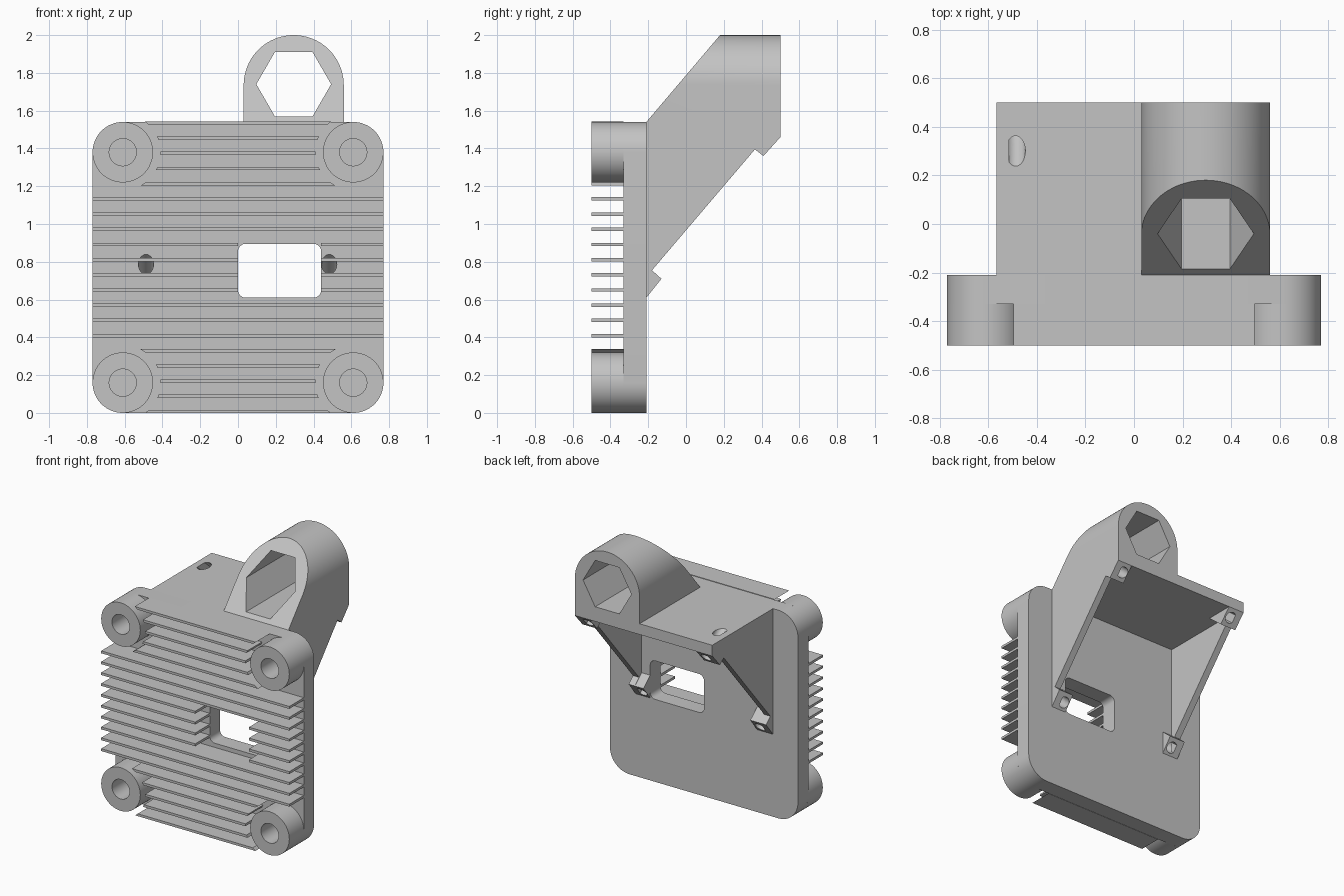
import bpy, bmesh, math
from mathutils import Vector

if "Cube" in bpy.data.objects:
    bpy.data.objects.remove(bpy.data.objects["Cube"])

grey = bpy.data.materials.new("light_grey")
grey.diffuse_color = (0.55, 0.55, 0.55, 1)
grey.use_nodes = True
grey.node_tree.nodes["Principled BSDF"].inputs["Base Color"].default_value = grey.diffuse_color


def prism(name, pts, axis, a, b):
    """Extrude a profile: axis 'y' takes (x, z) points, axis 'x' takes (y, z)."""
    def at(p, d):
        return (p[0], d, p[1]) if axis == 'y' else (d, p[0], p[1])
    bm = bmesh.new()
    f = bm.faces.new([bm.verts.new(at(p, a)) for p in pts])
    ext = bmesh.ops.extrude_face_region(bm, geom=[f])
    verts = [v for v in ext["geom"] if isinstance(v, bmesh.types.BMVert)]
    bmesh.ops.translate(bm, verts=verts, vec=Vector(at((0, 0), b - a)))
    bmesh.ops.recalc_face_normals(bm, faces=bm.faces)
    me = bpy.data.meshes.new(name)
    bm.to_mesh(me)
    bm.free()
    ob = bpy.data.objects.new(name, me)
    me.materials.append(grey)
    bpy.context.collection.objects.link(ob)
    return ob


def arc(cx, cz, r, a0, a1, n):
    return [(cx + r * math.cos(math.radians(a0 + (a1 - a0) * i / n)),
             cz + r * math.sin(math.radians(a0 + (a1 - a0) * i / n))) for i in range(n + 1)]


def circle(cx, cz, r, n=48):
    return arc(cx, cz, r, 0, 360, n)[:-1]


def rounded_rect(x0, x1, z0, z1, r, n=12):
    return (arc(x1 - r, z1 - r, r, 0, 90, n) + arc(x0 + r, z1 - r, r, 90, 180, n)
            + arc(x0 + r, z0 + r, r, 180, 270, n) + arc(x1 - r, z0 + r, r, 270, 360, n))


def activate(ob):
    bpy.ops.object.select_all(action='DESELECT')
    ob.select_set(True)
    bpy.context.view_layer.objects.active = ob


def cut(ob, cutter):
    mod = ob.modifiers.new("cut", 'BOOLEAN')
    mod.operation, mod.solver, mod.object = 'DIFFERENCE', 'EXACT', cutter
    activate(ob)
    bpy.ops.object.modifier_apply(modifier=mod.name)


def remove(ob):
    bpy.data.objects.remove(ob, do_unlink=True)


def screw_bore(x, y, z, length):
    """Cutter square to the sloping open face of the housing."""
    bpy.ops.mesh.primitive_cylinder_add(vertices=32, radius=0.04, depth=length, location=(x, y, z))
    ob = bpy.context.object
    ob.rotation_euler = Vector((0, -0.767, 0.642)).to_track_quat('Z', 'Y').to_euler()
    ob.hide_render = True
    bpy.context.view_layer.update()
    return ob


# base plate with rounded window
plate = prism("base_plate", rounded_rect(-0.77, 0.77, 0, 1.54, 0.16), 'y', -0.33, -0.21)
window = prism("window_cutter", rounded_rect(0, 0.44, 0.61, 0.895, 0.04, 6), 'y', -0.6, 0)
cut(plate, window)
remove(window)

# corner bosses with blind screw holes
for sx in (-0.61, 0.61):
    for z in (0.16, 1.38):
        boss = prism("corner_boss", circle(sx, z, 0.16, 64), 'y', -0.5, -0.33)
        hole = prism("hole_cutter", circle(sx, z, 0.072), 'y', -0.6, -0.2)
        cut(boss, hole)
        remove(hole)


# cooling fins, shortened around the bosses and split by the window
def fin_end(z):
    d = min(abs(z - 0.16), abs(z - 1.38))
    return 0.61 - math.sqrt(0.04 - d * d) if d < 0.2 else 0.77


for i in range(20):
    z = 0.771 + (i - 9.5) * 0.0804
    lo, hi = z - 0.009, z + 0.009
    e0, e1 = fin_end(lo), fin_end(hi)
    if 0.6 < z < 0.9:
        spans = [(-e0, 0, -e1, 0), (0.44, e0, 0.44, e1)]
    else:
        spans = [(-e0, e0, -e1, e1)]
    for a, b, c, d in spans:
        prism("cooling_fin", [(a, lo), (b, lo), (d, hi), (c, hi)], 'y', -0.5, -0.33)

# housing roof and side walls
roof = prism("housing_roof", [(-0.21, 1.46), (0.5, 1.46), (0.5, 1.54), (-0.21, 1.54)],
             'x', -0.565, 0.56)
wall = [(-0.21, 0.61), (-0.13, 0.71), (-0.18, 0.755), (0.365, 1.395),
        (0.41, 1.36), (0.5, 1.46), (0.5, 1.54), (-0.21, 1.54)]
prism("left_wall", wall, 'x', -0.565, -0.515)
prism("right_wall", wall, 'x', 0.51, 0.56)

# screw posts on the sloping opening
low_post = [(-0.21, 0.61), (-0.13, 0.71), (-0.21, 0.778)]
high_post = [(0.41, 1.36), (0.5, 1.46), (0.5, 1.54), (0.19, 1.54)]
for x0, x1, hx in ((-0.565, -0.435, -0.487), (0.44, 0.56, 0.483)):
    low = prism("lower_post", low_post, 'x', x0, x1)
    high = prism("upper_post", high_post, 'x', x0, x1)
    for bore, targets in ((screw_bore(hx, -0.31, 0.77, 0.8), (low, plate)),
                          (screw_bore(hx, 0.30, 1.54, 0.8), (high, roof))):
        for t in targets:
            cut(t, bore)
        remove(bore)

# arched tube with hexagonal passage and sloping front
arch = [(0.03, 1.54), (0.56, 1.54)] + arc(0.295, 1.735, 0.265, 0, 180, 40)
tube = prism("hex_tube", arch, 'y', -0.21, 0.5)
slope = prism("slope_cutter", [(-0.21, 1.54), (0.26, 2.094), (-0.6, 2.3), (-0.6, 1.54)],
              'x', -0.2, 0.8)
hexagon = prism("hex_cutter", circle(0.295, 1.74, 0.198, 6), 'y', -0.5, 0.8)
for c in (slope, hexagon):
    cut(tube, c)
    remove(c)

# smooth round surfaces, keep edges crisp
for ob in list(bpy.context.scene.objects):
    activate(ob)
    bpy.ops.object.shade_smooth_by_angle(angle=math.radians(30))
